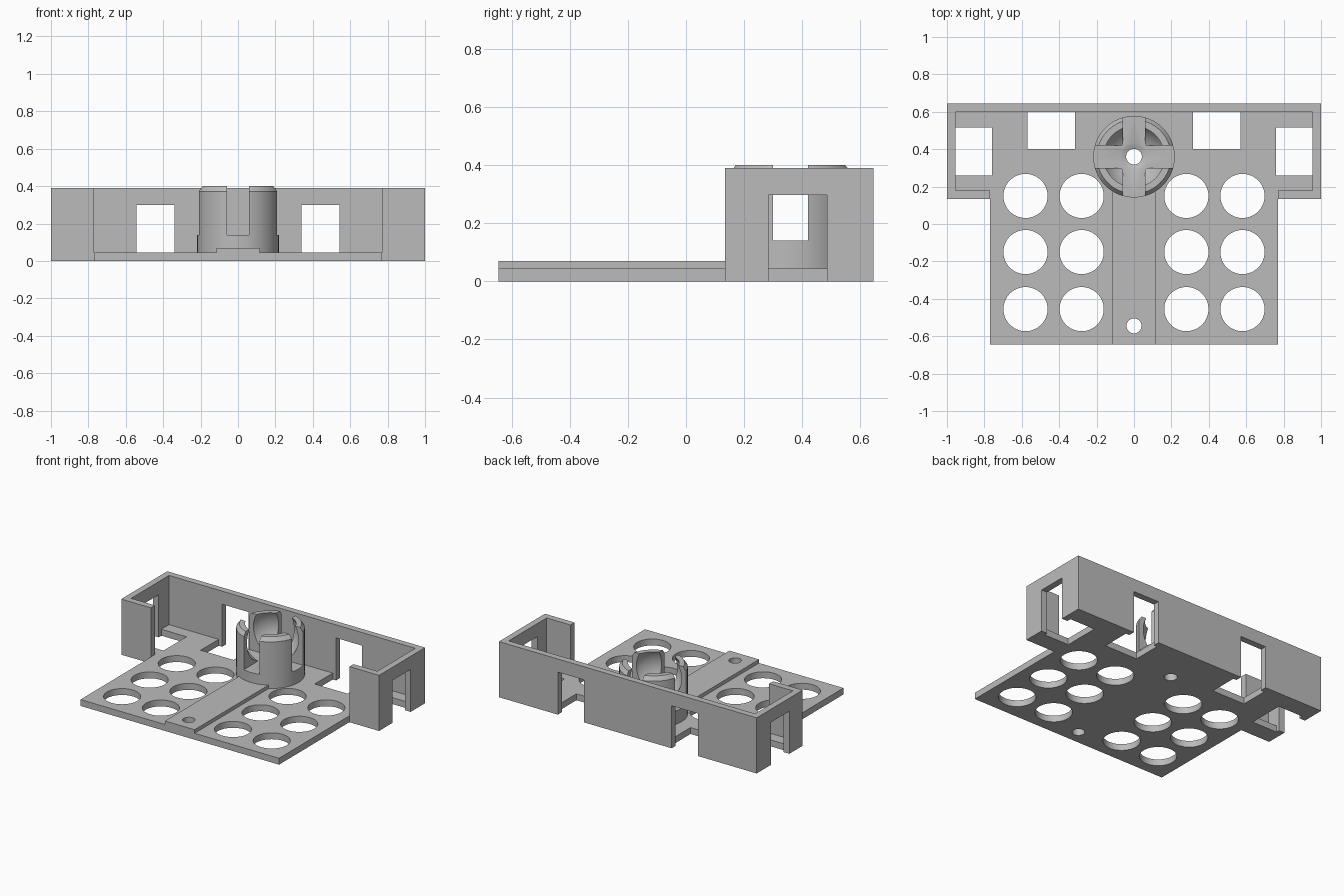
import bpy, bmesh, math

old = bpy.data.objects.get("Cube")
if old:
    bpy.data.objects.remove(old, do_unlink=True)

grey = bpy.data.materials.new("plain_grey")
grey.use_nodes = True
COLOUR = (0.5, 0.5, 0.5, 1)
grey.diffuse_color = COLOUR
grey.node_tree.nodes["Principled BSDF"].inputs["Base Color"].default_value = COLOUR


def finish(bm, name):
    bmesh.ops.recalc_face_normals(bm, faces=bm.faces)
    me = bpy.data.meshes.new(name)
    bm.to_mesh(me)
    bm.free()
    me.materials.append(grey)
    ob = bpy.data.objects.new(name, me)
    bpy.context.collection.objects.link(ob)
    return ob


def prism(name, outline, z0, z1):
    """Extrude a flat outline between two heights."""
    bm = bmesh.new()
    face = bm.faces.new([bm.verts.new((x, y, z0)) for x, y in outline])
    ext = bmesh.ops.extrude_face_region(bm, geom=[face])
    verts = [g for g in ext["geom"] if isinstance(g, bmesh.types.BMVert)]
    bmesh.ops.translate(bm, verts=verts, vec=(0, 0, z1 - z0))
    return finish(bm, name)


def box(name, x0, x1, y0, y1, z0, z1):
    return prism(name, [(x0, y0), (x1, y0), (x1, y1), (x0, y1)], z0, z1)


def drill(x, y, r, n=64):
    ring = [(x + r * math.cos(2 * math.pi * i / n), y + r * math.sin(2 * math.pi * i / n))
            for i in range(n)]
    return prism("drill", ring, -0.1, 0.2)


def boolean(ob, others, op):
    """Combine with each helper in turn, then discard the helpers."""
    for other in others:
        mod = ob.modifiers.new(op, 'BOOLEAN')
        mod.operation, mod.solver, mod.object = op, 'EXACT', other
        bpy.context.view_layer.objects.active = ob
        bpy.ops.object.modifier_apply(modifier=mod.name)
        bpy.data.objects.remove(other, do_unlink=True)


def mirrored(points):
    return points + [(-x, y) for x, y in reversed(points)]


# main dimensions
BACK, STEP, FRONT = 0.645, 0.135, -0.645
PLATE_X, WALL, FLOOR, TOP = 0.77, 0.045, 0.045, 0.39
CY = 0.36          # socket centre
PIN = 0.042        # pin hole radius

# T-shaped floor with tray walls and raised centre rib
base = prism("base_tray", mirrored([(PLATE_X, FRONT), (PLATE_X, STEP), (1, STEP), (1, BACK)]),
             0, FLOOR)
walls = prism("walls", mirrored([(PLATE_X, STEP), (1, STEP), (1, BACK)])
              + [(-PLATE_X, STEP + WALL), (-1 + WALL, STEP + WALL), (-1 + WALL, BACK - WALL),
                 (1 - WALL, BACK - WALL), (1 - WALL, STEP + WALL), (PLATE_X, STEP + WALL)],
              0, TOP)
rib = box("rib", -0.115, 0.115, FRONT, 0.2, 0, 0.07)
boolean(base, [walls, rib], 'UNION')

# round openings, wall windows and the wider floor slots beside them
cuts = [drill(0, -0.545, 0.04), drill(0, CY, PIN)]
for s in (-1, 1):
    for x in (0.28, 0.58):
        for y in (0.15, -0.15, -0.455):
            cuts.append(drill(s * x, y, 0.118))

    def side_box(x0, x1, y0, y1, z0, z1):
        a, b = sorted((s * x0, s * x1))
        cuts.append(box("cutter", a, b, y0, y1, z0, z1))

    side_box(0.34, 0.543, 0.58, 0.7, -0.1, 0.298)
    side_box(0.315, 0.57, 0.40, BACK - WALL, -0.1, 0.1)
    side_box(0.93, 1.1, 0.284, 0.485, -0.1, 0.298)
    side_box(0.76, 1 - WALL, 0.26, 0.515, -0.1, 0.1)
boolean(base, cuts, 'DIFFERENCE')

# ball socket: lathed ring with a spherical hollow and bevelled rim
R, BALL_Z = 0.185, 0.311
a0 = math.asin((0.4 - BALL_Z) / R)
a1 = -math.acos(PIN / R)
profile = [(PIN, 0.02), (0.218, 0.02), (0.218, 0.372), (0.198, 0.4)]
profile += [(R * math.cos(a0 + (a1 - a0) * i / 20), BALL_Z + R * math.sin(a0 + (a1 - a0) * i / 20))
            for i in range(21)]
N = 64
bm = bmesh.new()
rings = [[bm.verts.new((r * math.cos(2 * math.pi * k / N), CY + r * math.sin(2 * math.pi * k / N), z))
          for r, z in profile] for k in range(N)]
for k in range(N):
    p, q = rings[k], rings[(k + 1) % N]
    for i in range(len(profile)):
        j = (i + 1) % len(profile)
        bm.faces.new((p[i], q[i], q[j], p[j]))
socket = finish(bm, "ball_socket")

# crossed slots split the socket into four fingers
boolean(socket, [box("slot", -0.06, 0.06, CY - 0.3, CY + 0.3, 0.14, 0.5),
                 box("slot", -0.3, 0.3, CY - 0.06, CY + 0.06, 0.14, 0.5)], 'DIFFERENCE')

for ob in (base, socket):
    bpy.ops.object.select_all(action='DESELECT')
    ob.select_set(True)
    bpy.context.view_layer.objects.active = ob
    bpy.ops.object.shade_smooth_by_angle(angle=math.radians(25))
